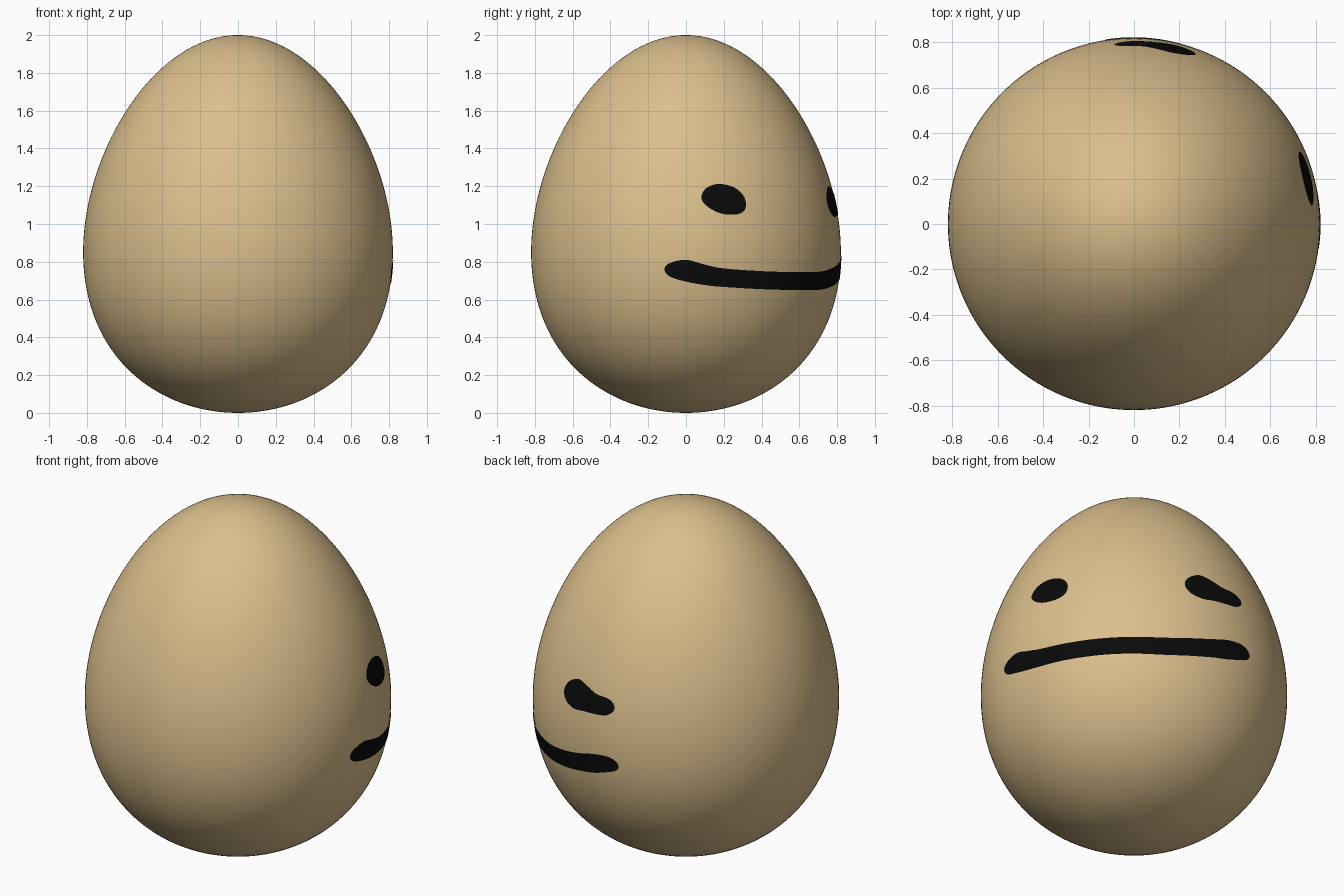
import bpy, bmesh, math

if "Cube" in bpy.data.objects:
    bpy.data.objects.remove(bpy.data.objects["Cube"])

WIDTH, TAPER = 0.8105, 0.153


def radius(z):
    """Egg radius at height z."""
    u = z - 1
    return WIDTH * math.sqrt(max(0, 1 - u * u)) * math.exp(-TAPER * u)


def material(name, rgb):
    m = bpy.data.materials.new(name)
    m.diffuse_color = (*rgb, 1)
    m.use_nodes = True
    m.node_tree.nodes["Principled BSDF"].inputs["Base Color"].default_value = m.diffuse_color
    return m


def add_object(name, bm, mat):
    me = bpy.data.meshes.new(name)
    bmesh.ops.recalc_face_normals(bm, faces=bm.faces)
    for f in bm.faces:
        f.smooth = True
    bm.to_mesh(me)
    bm.free()
    me.materials.append(mat)
    ob = bpy.data.objects.new(name, me)
    bpy.context.collection.objects.link(ob)
    return ob


def catmull(a, b, c, d, t):
    return 0.5 * (2 * b + (c - a) * t + (2 * a - 5 * b + 4 * c - d) * t * t
                  + (3 * b - a - 3 * c + d) * t ** 3)


def painted_mark(name, stations, mat, steps=8, rows=6, lift=0.003):
    """Thin plate on the shell; stations are (angle in degrees, low z, high z)."""
    first, last = stations[1], stations[-2]
    # mirrored end points make the tips round
    pts = [(first[0], first[2], first[1])] + stations + [(last[0], last[2], last[1])]
    cols = []
    for i in range(1, len(pts) - 2):
        for s in range(steps):
            cols.append([catmull(*(pts[i + j][k] for j in (-1, 0, 1, 2)), s / steps)
                         for k in range(3)])
    cols.append(list(stations[-1]))
    bm = bmesh.new()
    grid = []
    for ang, lo, hi in cols:
        a = math.radians(ang)
        line = []
        for j in range(rows + 1):
            z = lo + (hi - lo) * j / rows
            r = radius(z) + lift
            line.append(bm.verts.new((r * math.cos(a), r * math.sin(a), z)))
        grid.append(line)
    for p, q in zip(grid, grid[1:]):
        for j in range(rows):
            bm.faces.new((p[j], q[j], q[j + 1], p[j + 1]))
    bmesh.ops.remove_doubles(bm, verts=bm.verts, dist=1e-5)
    # keep the plate facing outwards
    bm.normal_update()
    ob = add_object(name, bm, mat)
    me = ob.data
    if sum(f.normal.x * f.center.x + f.normal.y * f.center.y for f in me.polygons) < 0:
        me.flip_normals()
    return ob


shell_tan = material("shell_tan", (0.71, 0.52, 0.265))
ink_black = material("ink_black", (0.003, 0.003, 0.003))

# egg body: sphere tapered towards the top
bm = bmesh.new()
bmesh.ops.create_uvsphere(bm, u_segments=160, v_segments=80, radius=1)
for v in bm.verts:
    k = WIDTH * math.exp(-TAPER * v.co.z)
    v.co = (v.co.x * k, v.co.y * k, v.co.z + 1)
add_object("egg_shell", bm, shell_tan)

# mouth
painted_mark("mouth", [
    (-8, .76, .76), (-6, .722, .793), (0, .695, .81), (7, .677, .785),
    (14, .667, .765), (30, .655, .75), (48, .65, .745), (62, .652, .75),
    (74, .672, .775), (82, .692, .80), (88, .708, .822), (94, .735, .83),
    (97.5, .755, .815), (99, .785, .785)], ink_black)

# eyes
painted_mark("round_eye", [
    (5.9, 1.14, 1.14), (8, 1.095, 1.19), (13, 1.057, 1.212),
    (19, 1.05, 1.195), (22.5, 1.07, 1.155), (23.5, 1.11, 1.11)], ink_black)
painted_mark("long_eye", [
    (70, 1.11, 1.11), (72, 1.06, 1.165), (77, 1.037, 1.2), (82, 1.045, 1.185),
    (87, 1.05, 1.16), (92, 1.058, 1.155), (95, 1.08, 1.14), (96.3, 1.11, 1.11)], ink_black)
